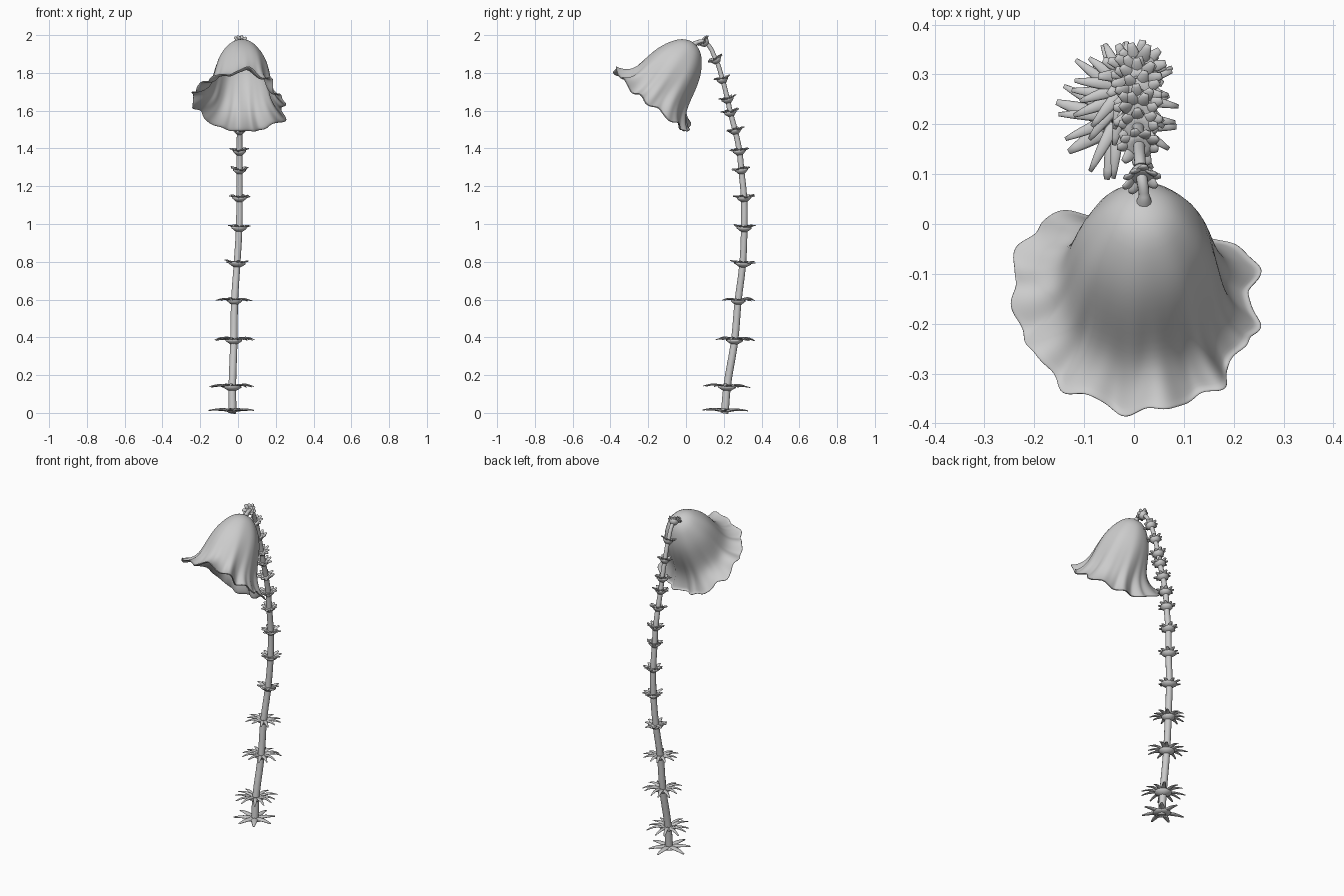
import bpy, bmesh, math, random
from mathutils import Vector

random.seed(4)
if "Cube" in bpy.data.objects:
    bpy.data.objects.remove(bpy.data.objects["Cube"])

GREY = (0.6, 0.6, 0.6, 1.0)
mat = bpy.data.materials.new("pale grey")
mat.use_nodes = True
mat.diffuse_color = GREY
mat.node_tree.nodes["Principled BSDF"].inputs["Base Color"].default_value = GREY


def finish(name, bm):
    """Turn a bmesh into a smooth shaded object."""
    bmesh.ops.recalc_face_normals(bm, faces=bm.faces)
    mesh = bpy.data.meshes.new(name)
    bm.to_mesh(mesh)
    bm.free()
    mesh.materials.append(mat)
    mesh.shade_smooth()
    ob = bpy.data.objects.new(name, mesh)
    bpy.context.collection.objects.link(ob)
    return ob


def skin(bm, rings, cap=True):
    """Join closed rings of points into a tube."""
    rows = [[bm.verts.new(p) for p in ring] for ring in rings]
    n = len(rows[0])
    for a, b in zip(rows, rows[1:]):
        for i in range(n):
            j = (i + 1) % n
            bm.faces.new((a[i], a[j], b[j], b[i]))
    if cap:
        bm.faces.new(rows[0])
        bm.faces.new(rows[-1])


# Nodes on the stem: x, y, z, whorl radius
NODES = [
    (-.03, .206, .012, .132), (-.03, .217, .135, .125), (-.022, .257, .382, .116),
    (-.018, .276, .592, .102), (-.005, .3, .79, .068), (.006, .308, .978, .06),
    (.008, .307, 1.137, .058), (.008, .293, 1.285, .052), (.008, .283, 1.385, .052),
    (.008, .26, 1.495, .052), (.008, .235, 1.59, .05), (.008, .22, 1.66, .05),
    (.008, .193, 1.765, .046), (.01, .158, 1.87, .044), (.015, .097, 1.962, .04),
]
points = [Vector(n[:3]) for n in NODES]

# Stem: a tapering curve that hooks over into the flower
path = [Vector((-.032, .204, 0))] + points + [Vector((.02, .06, 1.962)), Vector((.02, .035, 1.942))]
curve = bpy.data.curves.new("stem_path", "CURVE")
curve.dimensions = "3D"
curve.bevel_depth = 0.022
curve.bevel_resolution = 4
curve.use_fill_caps = True
spline = curve.splines.new("BEZIER")
spline.bezier_points.add(len(path) - 1)
for i, (bp, co) in enumerate(zip(spline.bezier_points, path)):
    bp.co = co
    bp.handle_left_type = bp.handle_right_type = "AUTO"
    bp.radius = 1 - .58 * i / len(path)
spline.bezier_points[-1].radius = 0.85
helper = bpy.data.objects.new("stem_helper", curve)
bpy.context.collection.objects.link(helper)
stem_mesh = bpy.data.meshes.new_from_object(
    helper.evaluated_get(bpy.context.evaluated_depsgraph_get()))
bpy.data.objects.remove(helper)
stem_mesh.materials.clear()
stem_mesh.materials.append(mat)
stem_mesh.shade_smooth()
bpy.context.collection.objects.link(bpy.data.objects.new("stem", stem_mesh))


def leaf(bm, base, out, up, length, rise, bend, width, taper):
    """Flattened, blunt leaf that lifts and then bends over."""
    side = up.cross(out)
    rings = []
    for k in range(7):
        s = k / 6
        mid = base + out * (.01 + (length - .01) * s) + up * rise * math.sin(s * bend)
        w = width * (1 - taper * s ** 2)
        h = w * .42
        rings.append([mid + side * w * math.cos(t) + up * h * math.sin(t)
                      for t in (math.tau * i / 8 for i in range(8))])
    skin(bm, rings)


def whorl(index):
    """Collar around the stem with a ring of leaves."""
    centre, radius = points[index], NODES[index][3]
    base, broad = index == 0, radius > .09
    up = (path[index + 2] - path[index]).normalized()
    if broad:
        up = (up * .3 + Vector((0, 0, 1))).normalized()
    east = Vector((0, 1, 0)).cross(up).normalized()
    north = up.cross(east)
    bm = bmesh.new()

    def ray(t):
        return east * math.cos(t) + north * math.sin(t)

    # collar
    dish = radius * (.38 if broad else .66)
    low = -.008 if base else -.02
    collar = [(.008, low), (.016, low), (dish, -.002), (dish, .006), (.016, .006), (.008, .006)]
    skin(bm, [[centre + ray(math.tau * i / 20) * r + up * z for i in range(20)]
              for r, z in collar])
    # leaves: long drooping ones low down, short cupped ones higher up
    count = 7 if base else 12 if broad else 9
    for i in range(count):
        t = math.tau * (i + random.uniform(-.2, .2)) / count + index
        length = radius * random.uniform(.86, 1.03)
        if broad:
            rise = .006 if base else random.uniform(.008, .018)
            leaf(bm, centre, ray(t), up, length, rise, 2.9, .019 if base else .0135, .7)
        else:
            leaf(bm, centre - up * .01, ray(t), up, length,
                 random.uniform(.016, .027), 1.6, .0145, .58)
    finish(f"leaf_whorl_{index + 1}", bm)


for n in range(len(NODES)):
    whorl(n)

# Nodding bell flower: a revolved profile drawn out into an uneven, flared rim
APEX = Vector((.02, .028, 1.947))
AXIS = Vector((0, -.57, -.82)).normalized()
LIFT = Vector((0, -.82, .57)).normalized()
SIDE = Vector((1, 0, 0))
PROFILE = [(-.014, .006), (-.01, .03), (.002, .055), (.023, .08), (.07, .113), (.12, .136),
           (.18, .152), (.24, .165), (.285, .179), (.32, .198), (.35, .223), (.37, .247),
           (.382, .264), (.38, .274)]
# Rim lobes: angle in degrees, distance along the axis, radius
RIM = [(0, .383, .222), (31, .379, .212), (56, .356, .238), (80, .33, .262), (105, .35, .25),
       (155, .337, .25), (187, .312, .267), (230, .326, .29), (250, .38, .255),
       (279, .394, .235), (321, .387, .258), (360, .383, .222)]
SEGMENTS = 144


def rim_at(deg):
    """Smoothly blend between neighbouring rim lobes."""
    for (a, ta, ra), (b, tb, rb) in zip(RIM, RIM[1:]):
        if a <= deg <= b:
            f = (deg - a) / (b - a)
            f = f * f * (3 - 2 * f)
            return ta + (tb - ta) * f, ra + (rb - ra) * f


def bell_point(t, r, a):
    u = max(t, 0) / .382
    rim = u ** 4
    reach, radius = rim_at(math.degrees(a))
    ruffle = math.sin(9 * a + .6) + .8 * math.sin(14 * a + 2) + .4 * math.sin(23 * a)
    r += rim * (radius - .274 + .008 * ruffle) + .005 * u * math.sin(8 * a)
    t += rim * (reach - .382 + .01 * math.sin(11 * a + 1))
    width = .95 + .05 * rim
    return APEX + AXIS * t + (SIDE * math.cos(a) * width + LIFT * math.sin(a)) * r


bm = bmesh.new()
skin(bm, [[bell_point(t, r, math.tau * i / SEGMENTS) for i in range(SEGMENTS)]
          for t, r in PROFILE], cap=False)
bmesh.ops.holes_fill(bm, edges=[e for e in bm.edges if e.is_boundary
                                and (e.verts[0].co - APEX).length < .03])
bell = finish("bell_flower", bm)
shell = bell.modifiers.new("petal_thickness", "SOLIDIFY")
shell.thickness = 0.006
shell.offset = 0
smooth = bell.modifiers.new("smoothing", "SUBSURF")
smooth.levels = smooth.render_levels = 1
